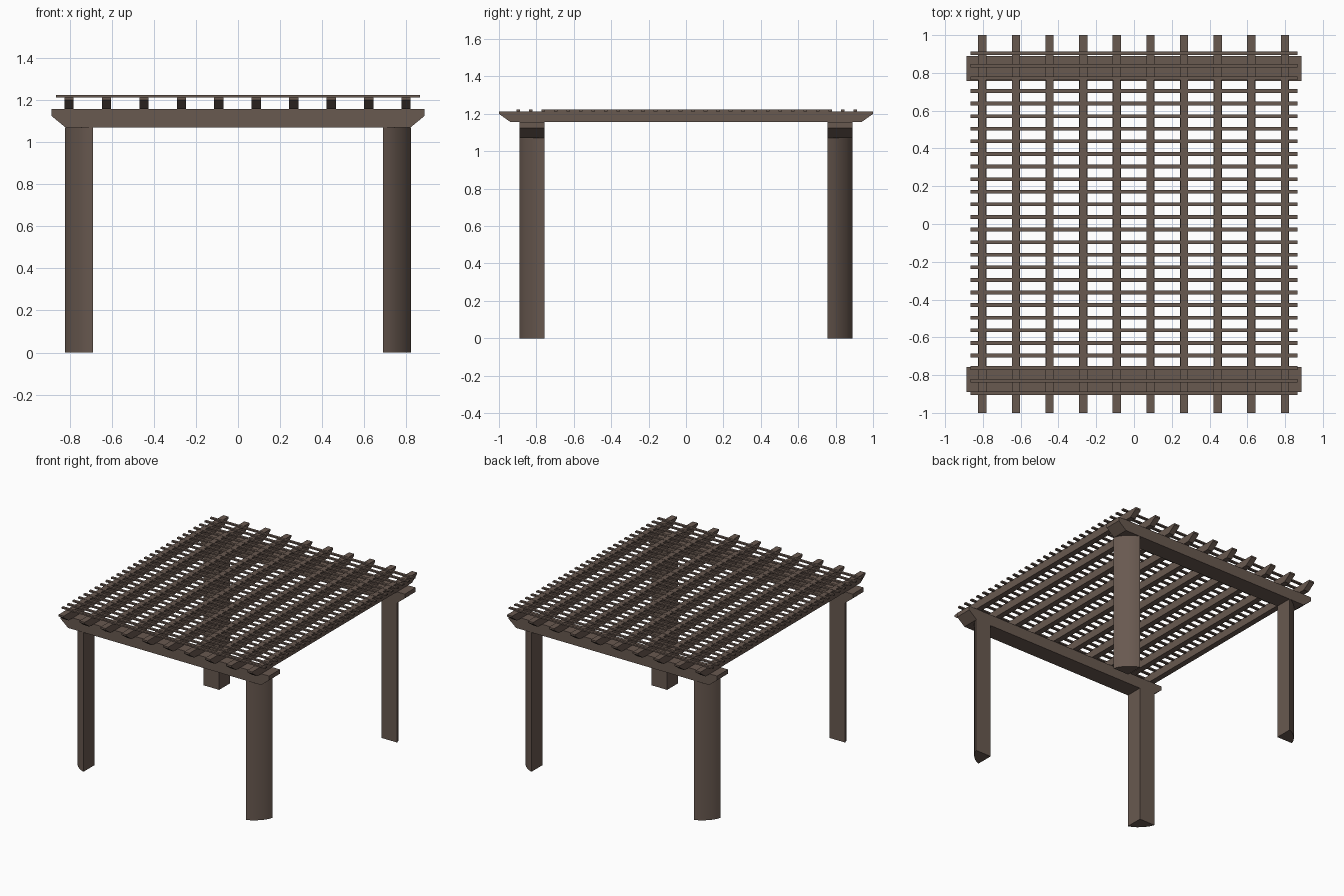
import bpy
import bmesh
from math import sin, cos, pi

cube = bpy.data.objects.get("Cube")
if cube:
    bpy.data.objects.remove(cube, do_unlink=True)

wood = bpy.data.materials.new("brown_wood")
wood.use_nodes = True
colour = (0.14, 0.1, 0.08, 1)
wood.diffuse_color = colour
bsdf = wood.node_tree.nodes["Principled BSDF"]
bsdf.inputs["Base Color"].default_value = colour
bsdf.inputs["Roughness"].default_value = 0.8


def extrude(name, outline, shift):
    """Solid made by sweeping a flat outline along a vector."""
    bm = bmesh.new()
    face = bm.faces.new([bm.verts.new(p) for p in outline])
    grown = bmesh.ops.extrude_face_region(bm, geom=[face])
    bmesh.ops.translate(bm, vec=shift,
                        verts=[v for v in grown["geom"] if isinstance(v, bmesh.types.BMVert)])
    # The sweep leaves the starting face in place only when it is still needed
    if face.is_valid is False:
        bmesh.ops.holes_fill(bm, edges=[e for e in bm.edges if e.is_boundary])
    bmesh.ops.recalc_face_normals(bm, faces=bm.faces)
    mesh = bpy.data.meshes.new(name)
    bm.to_mesh(mesh)
    bm.free()
    mesh.materials.append(wood)
    obj = bpy.data.objects.new(name, mesh)
    bpy.context.collection.objects.link(obj)
    return obj


def timber(name, axis, half, tail, z0, z1, lip, c0, c1):
    """Timber along x or y with undersides cut away at both ends.
    half: half length, tail: half length of the underside,
    lip: height where the cut starts, c0..c1: extent across."""
    profile = [(-half, z1), (-half, lip), (-tail, z0),
               (tail, z0), (half, lip), (half, z1)]
    if axis == "x":
        return extrude(name, [(a, c0, z) for a, z in profile], (0, c1 - c0, 0))
    return extrude(name, [(c0, a, z) for a, z in profile], (c1 - c0, 0, 0))


def strip(name, x0, x1, y0, y1, z0, z1):
    outline = [(x0, y0, z0), (x1, y0, z0), (x1, y1, z0), (x0, y1, z0)]
    return extrude(name, outline, (0, 0, z1 - z0))


def post(name, sx, sy):
    """Square inner corner, shallow rounded face across the outer corner."""
    outline = [(sx * POST_X, sy * POST_Y, 0)]
    for i in range(7):
        t = i / 6 * pi / 2
        r = POST_W * (1 - 0.13 * sin(2 * t))
        outline.append((sx * (POST_X + r * cos(t)), sy * (POST_Y + r * sin(t)), 0))
    mesh = extrude(name, outline, (0, 0, BEAM_Z)).data
    for face in mesh.polygons:
        face.use_smooth = True
    mesh.set_sharp_from_angle(angle=0.6)


BEAM_Z, RAFTER_Z, SLAT_Z, TOP_Z = 1.07, 1.157, 1.213, 1.224
POST_X, POST_Y, POST_W = 0.69, 0.757, 0.133

# Posts and the two beams resting on them
for end, sy in (("front", -1), ("back", 1)):
    y0, y1 = sorted((sy * POST_Y, sy * (POST_Y + POST_W)))
    timber(end + "_beam", "x", 0.887, 0.82, BEAM_Z, RAFTER_Z, 1.125, y0, y1)
    for side, sx in (("right", -1), ("left", 1)):
        post(f"{end}_{side}_post", sx, sy)

# Rafters, each with a thin spacer strip between the slats
for i in range(10):
    x = (i - 4.5) * 0.178 - 0.002
    timber(f"rafter_{i + 1}", "y", 1.0, 0.94, RAFTER_Z, SLAT_Z, 1.2, x - 0.022, x + 0.022)
    strip(f"spacer_strip_{i + 1}", x - 0.02, x + 0.02, -0.77, 0.77, SLAT_Z, TOP_Z - 0.002)

# Roof slats
for i in range(28):
    y = (i - 13.5) * 0.0667 + 0.004
    strip(f"slat_{i + 1}", -0.866, 0.866, y - 0.01, y + 0.01, SLAT_Z, TOP_Z)
